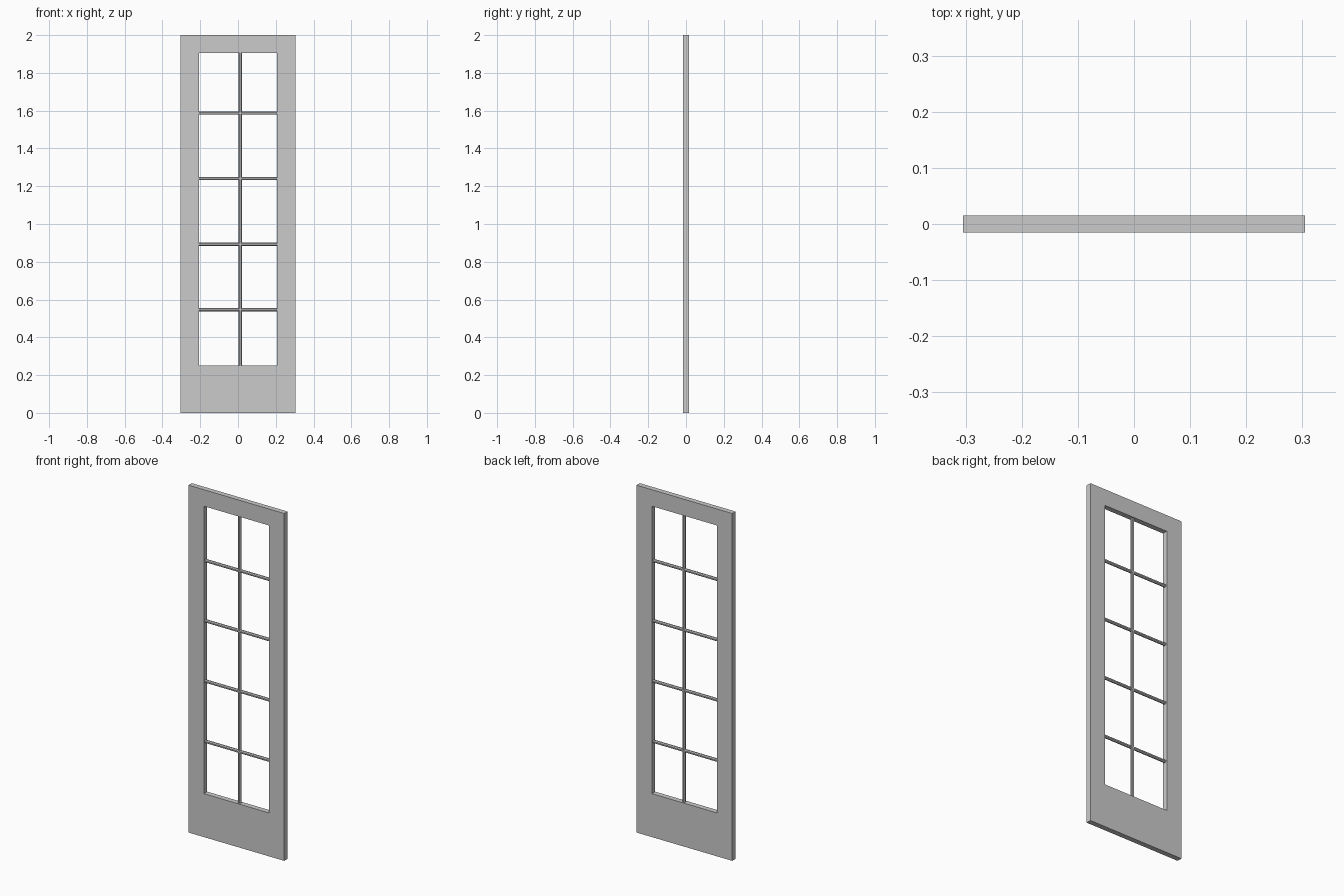
import bpy, bmesh, math
from mathutils import Matrix

if "Cube" in bpy.data.objects:
    bpy.data.objects.remove(bpy.data.objects["Cube"])

HALF_W, HEIGHT, HALF_D = 0.305, 2.0, 0.015
OPEN_X, OPEN_BOTTOM, OPEN_TOP = 0.207, 0.25, 1.905
BAR_R = 0.009


def add_object(name, bm):
    mesh = bpy.data.meshes.new(name)
    bm.to_mesh(mesh)
    bm.free()
    obj = bpy.data.objects.new(name, mesh)
    bpy.context.collection.objects.link(obj)
    return obj


def bar(name, length, centre, horizontal):
    # Slim eight-sided glazing bar
    bm = bmesh.new()
    turn = Matrix.Rotation(math.pi / 2, 4, 'Y') if horizontal else Matrix()
    spin = Matrix.Rotation(math.pi / 8, 4, 'Z')
    bmesh.ops.create_cone(bm, cap_ends=True, segments=8, radius1=BAR_R, radius2=BAR_R,
                          depth=length, matrix=Matrix.Translation(centre) @ turn @ spin)
    return add_object(name, bm)


# Door frame: rectangular ring, extruded front to back
bm = bmesh.new()


def ring(x, z0, z1):
    return [bm.verts.new((sx, -HALF_D, sz)) for sx, sz in ((-x, z0), (x, z0), (x, z1), (-x, z1))]


outer = ring(HALF_W, 0, HEIGHT)
inner = ring(OPEN_X, OPEN_BOTTOM, OPEN_TOP)
for i in range(4):
    j = (i + 1) % 4
    bm.faces.new((outer[i], outer[j], inner[j], inner[i]))
ext = bmesh.ops.extrude_face_region(bm, geom=bm.faces[:], use_keep_orig=True)
new_verts = [g for g in ext["geom"] if isinstance(g, bmesh.types.BMVert)]
bmesh.ops.translate(bm, verts=new_verts, vec=(0, 2 * HALF_D, 0))
bmesh.ops.recalc_face_normals(bm, faces=bm.faces[:])
add_object("door_frame", bm)

# Upright bar, slightly right of centre
bar("upright_bar", OPEN_TOP - OPEN_BOTTOM, (0.012, 0, (OPEN_TOP + OPEN_BOTTOM) / 2), False)

# Four cross bars
for i in range(4):
    bar(f"cross_bar_{i + 1}", 2 * OPEN_X, (0, 0, 0.546 + 0.347 * i), True)
